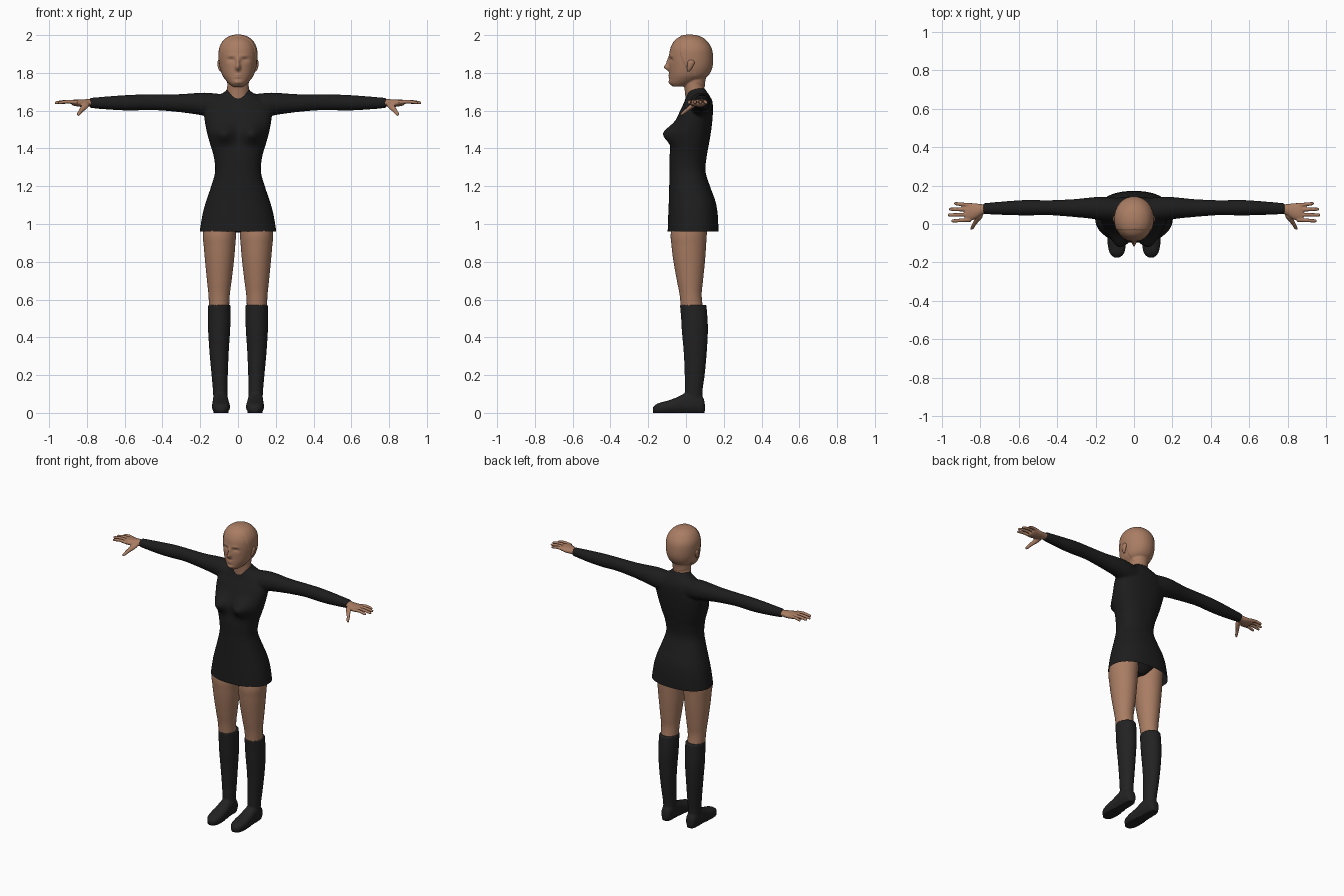
import bpy, bmesh, math
from mathutils import Vector


def material(name, rgb):
    m = bpy.data.materials.new(name)
    m.diffuse_color = (*rgb, 1)
    return m


SKIN = material("skin", (0.40, 0.205, 0.125))
DRESS = material("black_cloth", (0.012, 0.012, 0.012))
BOOT = material("boot_leather", (0.016, 0.016, 0.017))
HAIR = material("dark_grey_hair", (0.065, 0.065, 0.067))
LIPS = material("lips", (0.30, 0.125, 0.085))
LASH = material("lashes", (0.12, 0.06, 0.04))


def catmull(p0, p1, p2, p3, t):
    return [0.5 * (2 * b + (c - a) * t + (2 * a - 5 * b + 4 * c - d) * t * t
                   + (3 * b - a - 3 * c + d) * t ** 3) for a, b, c, d in zip(p0, p1, p2, p3)]


def loft(bm, keys, axis, sides=40, steps=5, power=2.0, flip=1):
    """Smooth closed loft; keys are (position on axis, centre a, centre b, radius a, radius b)."""
    rows = []
    for i in range(len(keys) - 1):
        q = [keys[max(0, min(len(keys) - 1, i + k))] for k in (-1, 0, 1, 2)]
        rows += [catmull(*q, s / steps) for s in range(steps)]
    rows.append(keys[-1])
    others = [k for k in range(3) if k != axis]
    rings = []
    for t, ca, cb, ra, rb in rows:
        ring = []
        for k in range(sides):
            c, s = math.cos(math.tau * k / sides), math.sin(math.tau * k / sides)
            p = [0, 0, 0]
            p[axis] = t
            p[others[0]] = ca + ra * math.copysign(abs(c) ** (2 / power), c)
            p[others[1]] = cb + rb * math.copysign(abs(s) ** (2 / power), s)
            p[0] *= flip
            ring.append(bm.verts.new(p))
        rings.append(ring)
    faces = [bm.faces.new(rings[0]), bm.faces.new(rings[-1])]
    for r0, r1 in zip(rings, rings[1:]):
        for k in range(sides):
            n = (k + 1) % sides
            faces.append(bm.faces.new((r0[k], r0[n], r1[n], r1[k])))
    bmesh.ops.recalc_face_normals(bm, faces=faces)


def spans(rows):
    """Turn (z, half width, front y, back y) into loft keys on z."""
    return [(z, 0, (f + b) / 2, w, (b - f) / 2) for z, w, f, b in rows]


def finish(name, bm, mats, voxel=0, smooth=0, mirror=False, shape=None, rule=None, cut=None):
    """Blend the lofts into one skin, then shape and colour it."""
    me = bpy.data.meshes.new(name)
    bm.to_mesh(me)
    bm.free()
    ob = bpy.data.objects.new(name, me)
    bpy.context.collection.objects.link(ob)
    if voxel:
        r = ob.modifiers.new("blend", "REMESH")
        r.mode, r.voxel_size = "VOXEL", voxel
    if smooth:
        s = ob.modifiers.new("soften", "SMOOTH")
        s.factor, s.iterations = 0.5, smooth
    if mirror:
        m = ob.modifiers.new("mirror", "MIRROR")
        m.use_mirror_merge = False
    dg = bpy.context.evaluated_depsgraph_get()
    me = bpy.data.meshes.new_from_object(ob.evaluated_get(dg))
    ob.modifiers.clear()
    ob.data = me
    bm = bmesh.new()
    bm.from_mesh(me)
    if cut is not None:
        bmesh.ops.bisect_plane(bm, geom=bm.verts[:] + bm.edges[:] + bm.faces[:],
                               plane_co=(0, 0, cut), plane_no=(0, 0, 1), clear_inner=True)
    if shape:
        bm.normal_update()
        for v, co in [(v, shape(v.co.copy(), v.normal.copy())) for v in bm.verts]:
            v.co = co
    for f in bm.faces:
        f.smooth = True
        f.material_index = rule(f.calc_center_median()) if rule else 0
    bm.to_mesh(me)
    bm.free()
    me.materials.clear()
    for m in mats:
        me.materials.append(m)
    return ob


def bump(d, width):
    return math.exp(-(d / width) ** 2)


# Dress with sleeves and the bare neckline
bm = bmesh.new()
loft(bm, spans([(0.90, .212, -.097, .172), (0.96, .203, -.097, .172), (1.05, .188, -.094, .168),
                (1.12, .169, -.091, .156), (1.20, .142, -.089, .127), (1.28, .121, -.087, .103),
                (1.36, .129, -.087, .110), (1.42, .147, -.080, .121), (1.50, .168, -.070, .134),
                (1.58, .178, -.040, .142), (1.64, .155, -.012, .141), (1.68, .105, .002, .125),
                (1.70, .070, .006, .110), (1.72, .055, .012, .098)]), 2, 64, 6, 2.3)
for side in (1, -1):
    loft(bm, [(.07, .075, 1.620, .060, .066), (.16, .080, 1.632, .062, .063), (.22, .083, 1.637, .056, .057),
              (.32, .083, 1.640, .046, .047), (.45, .085, 1.645, .039, .042), (.55, .085, 1.643, .041, .042),
              (.65, .083, 1.641, .037, .038), (.785, .080, 1.641, .029, .027)], 0, 32, 5, 2, side)


def bust(co, n):
    if co.y < 0.03:
        co.y -= 0.055 * bump(abs(co.x) - 0.078, 0.055) * bump(co.z - 1.478, 0.05)
    return co


def neckline(c):
    front = c.y < 0.05 and c.z > 1.465 and abs(c.x) < (c.z - 1.465) * 0.47
    return 1 if front or (c.z > 1.672 and abs(c.x) < 0.1) else 0


finish("dress", bm, [DRESS, SKIN], 0.007, 8, shape=bust, rule=neckline, cut=0.96)

# Head and neck with cropped hair
bm = bmesh.new()
loft(bm, spans([(2.000, .012, .005, .030), (1.992, .045, -.030, .072), (1.970, .076, -.062, .106),
                (1.930, .097, -.083, .133), (1.880, .100, -.090, .141), (1.830, .095, -.089, .137),
                (1.790, .084, -.088, .118), (1.765, .068, -.087, .085), (1.745, .050, -.084, .040),
                (1.728, .030, -.072, .000)]), 2, 48, 5, 2.1)
loft(bm, [(1.62, 0, .055, .066, .055), (1.69, 0, .048, .060, .053), (1.74, 0, .043, .057, .054),
          (1.82, 0, .048, .060, .065)], 2, 36)

HAIRLINE = [(-.12, 1.937), (-.075, 1.935), (-.03, 1.912), (-.015, 1.86), (.002, 1.825),
            (.012, 1.85), (.040, 1.85), (.052, 1.75), (.10, 1.725), (.2, 1.72)]


def is_hair(c):
    for (y0, z0), (y1, z1) in zip(HAIRLINE, HAIRLINE[1:]):
        if y0 <= c.y < y1:
            return c.z > z0 + (z1 - z0) * (c.y - y0) / (y1 - y0)
    return False


def face(co, n):
    x, z = abs(co.x), co.z
    if co.y < -0.03:
        dy = -0.027 * bump(x, .012) * bump(z - 1.829, .016) - 0.013 * bump(x, .010) * bump(z - 1.858, .022)
        dy += 0.010 * bump(x - .037, .018) * bump(z - 1.868, .013) - 0.004 * bump(x - .037, .011) * bump(z - 1.862, .007)
        dy += -0.008 * bump(x, .020) * bump(z - 1.783, .010) + 0.005 * bump(x, .022) * bump(z - 1.783, .0035)
        dy += -0.007 * bump(x, .022) * bump(z - 1.750, .012) - 0.003 * bump(x - .035, .025) * bump(z - 1.89, .009)
        co.y += dy
    elif is_hair(co):
        co += n * 0.003
    return co


def face_colour(c):
    if is_hair(c):
        return 1
    x = abs(c.x)
    if c.y < -0.07 and x < 0.024 and abs(c.z - 1.783) < 0.009 * (1 - (x / .026) ** 2):
        return 2
    if c.y < -0.03 and 0.022 < x < 0.054 and abs(c.z - 1.857 - 8 * (x - .038) ** 2) < 0.0022:
        return 3
    return 0


finish("head", bm, [SKIN, HAIR, LIPS, LASH], 0.0042, 5, shape=face, rule=face_colour)

# Ears
bm = bmesh.new()
loft(bm, [(1.808, .092, .014, .004, .005), (1.822, .096, .018, .008, .012), (1.845, .099, .025, .010, .018),
          (1.860, .100, .027, .009, .017), (1.870, .099, .027, .003, .006)], 2, 16)
finish("ears", bm, [SKIN], mirror=True)

# Hands: palm, four fingers and a lowered thumb
bm = bmesh.new()
loft(bm, [(.76, .080, 1.641, .024, .020), (.79, .076, 1.641, .027, .020), (.83, .066, 1.640, .042, .020),
          (.865, .062, 1.642, .047, .017), (.882, .062, 1.643, .044, .011)], 0, 24)
for y0, y1, tip in ((.022, .016, .952), (.049, .047, .970), (.075, .077, .963), (.098, .106, .937)):
    loft(bm, [(.85, y0, 1.643, .011, .011), ((.85 + tip) / 2, (y0 + y1) / 2, 1.648, .0098, .0098),
              (tip - .008, y1, 1.642, .0085, .008), (tip, y1, 1.640, .004, .004)], 0, 12)
loft(bm, [(-.030, .848, 1.577, .005, .005), (-.022, .843, 1.583, .010, .009), (.000, .831, 1.600, .012, .012),
          (.030, .810, 1.624, .018, .015), (.050, .802, 1.634, .016, .012)], 1, 14)
finish("hands", bm, [SKIN], 0.0038, 2, mirror=True)

# Bare legs
bm = bmesh.new()
loft(bm, [(1.10, .092, .040, .080, .095), (.96, .098, .016, .088, .096), (.88, .098, .015, .083, .091),
          (.80, .098, .017, .076, .083), (.70, .099, .021, .065, .069), (.62, .100, .025, .056, .058),
          (.52, .100, .035, .052, .060)], 2, 40)
finish("legs", bm, [SKIN], mirror=True)

# Briefs under the skirt
bm = bmesh.new()
loft(bm, [(.955, 0, .035, .030, .050), (.98, 0, .035, .080, .075), (1.04, 0, .036, .155, .105),
          (1.12, 0, .032, .150, .105)], 2, 40)
finish("briefs", bm, [DRESS])

# Knee boots: shaft blended with the foot
bm = bmesh.new()
loft(bm, [(.572, .099, .038, .059, .070), (.50, .099, .044, .060, .070), (.43, .100, .047, .058, .069),
          (.32, .100, .049, .051, .061), (.20, .097, .046, .043, .053), (.12, .094, .041, .039, .047),
          (.04, .092, .042, .037, .044)], 2, 36)
loft(bm, [(.100, .093, .028, .014, .018), (.088, .093, .042, .031, .042), (.040, .093, .055, .040, .055),
          (.000, .092, .053, .042, .053), (-.050, .091, .041, .045, .041), (-.100, .090, .032, .048, .032),
          (-.150, .089, .025, .038, .025), (-.174, .089, .018, .016, .014)], 1, 32, 5, 2.5)


def sole(co, n):
    if co.z < 0.012:
        co.z = 0
    return co


finish("boots", bm, [BOOT], 0.006, 4, mirror=True, shape=sole)
